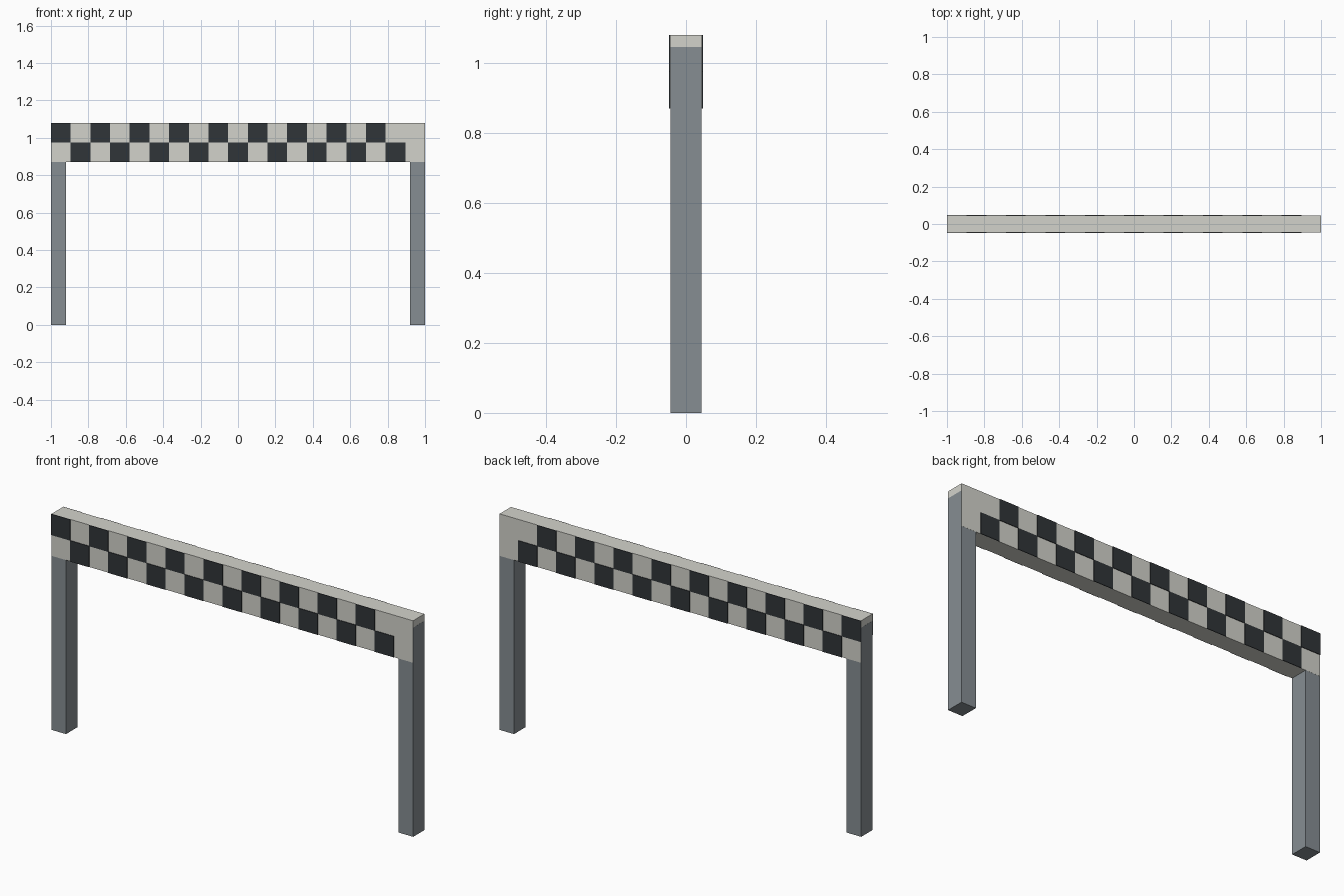
import bpy

if "Cube" in bpy.data.objects:
    bpy.data.objects.remove(bpy.data.objects["Cube"])


def material(name, rgb):
    m = bpy.data.materials.new(name)
    m.diffuse_color = (*rgb, 1)
    m.use_nodes = True
    m.node_tree.nodes["Principled BSDF"].inputs["Base Color"].default_value = m.diffuse_color
    return m


STEEL = material("steel_grey", (0.24, 0.27, 0.29))
WHITE = material("off_white", (0.65, 0.65, 0.60))
BLACK = material("charcoal", (0.03, 0.035, 0.04))


def box(name, x, y, z, mat):
    """Box from (min, max) ranges on each axis."""
    ranges = (x, y, z)
    bpy.ops.mesh.primitive_cube_add(size=1, location=[(a + b) / 2 for a, b in ranges])
    ob = bpy.context.object
    ob.name = name
    ob.scale = [b - a for a, b in ranges]
    bpy.ops.object.transform_apply(location=False, rotation=False, scale=True)
    ob.data.materials.append(mat)
    return ob


HALF_Y = 0.045
BOTTOM, TOP = 0.87, 1.08
MIDDLE = (BOTTOM + TOP) / 2

# Posts, running up inside the banner (hair offsets avoid coplanar faces)
for side, x in (("left", (-1, -0.92)), ("right", (0.92, 1))):
    box(f"{side}_post", x, (-HALF_Y + 0.0005, HALF_Y - 0.0005), (0, 1.045), STEEL)

# Banner beam
box("banner", (-0.9995, 0.9995), (-HALF_Y, HALF_Y), (BOTTOM, TOP), WHITE)

# Dark checks on both faces; the last column at the right end stays plain
STEP = 2 / 19
for face, y in (("front", (-0.048, -0.0445)), ("back", (0.0445, 0.048))):
    for i in range(18):
        z = (MIDDLE, TOP) if i % 2 == 0 else (BOTTOM, MIDDLE)
        x0 = -1 + i * STEP
        box(f"{face}_check_{i + 1}", (x0, x0 + STEP), y, z, BLACK)
